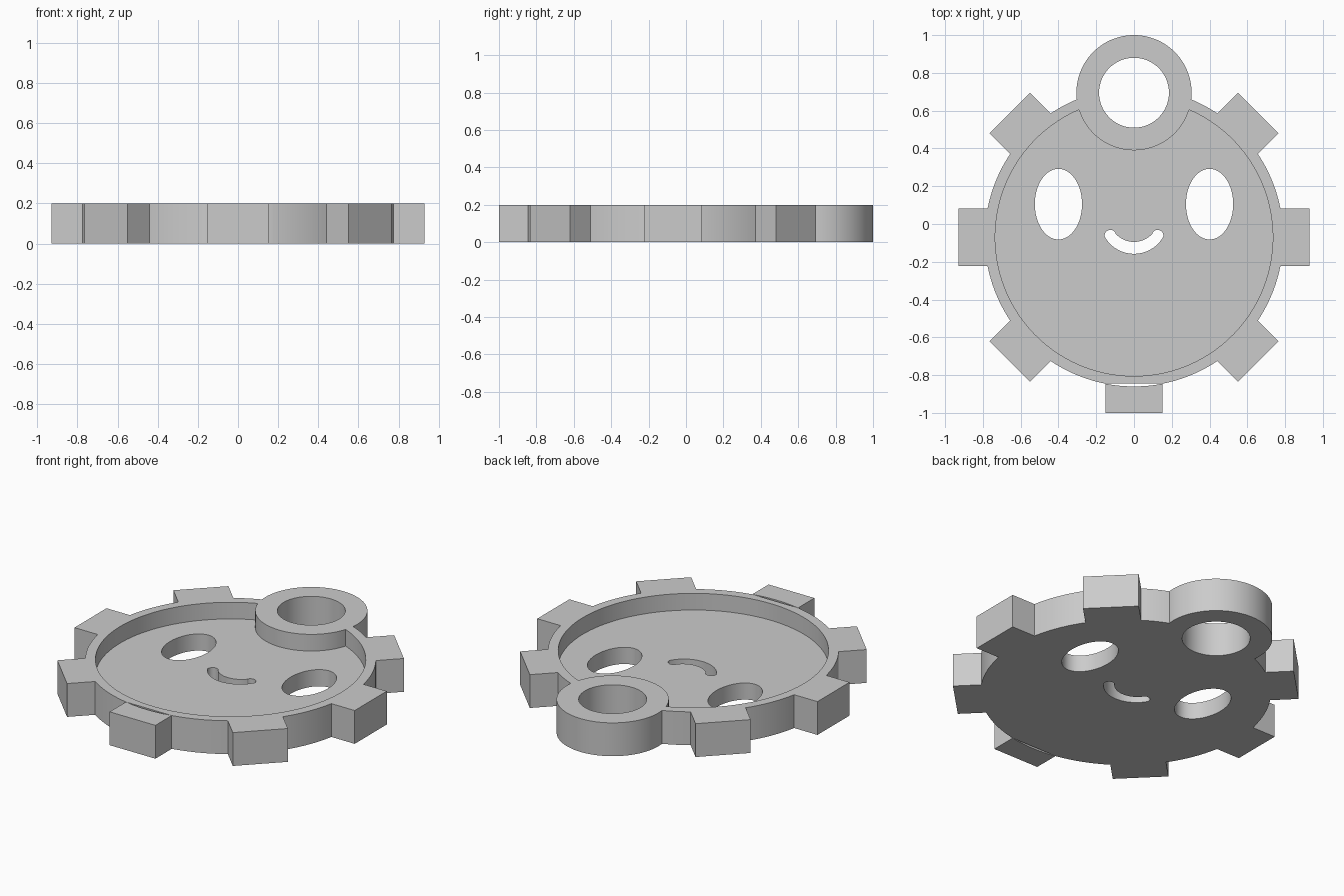
import bpy, bmesh
from math import sin, cos, asin, acos, radians, pi

cube = bpy.data.objects.get("Cube")
if cube:
    bpy.data.objects.remove(cube, do_unlink=True)

HEIGHT, FLOOR = 0.2, 0.1
CENTRE_Y = -0.07          # centre of the round body
OUTER, INNER = 0.79, 0.735
TIP, HALF = 0.93, 0.152   # tooth reach and half width
RING_Y, RING_R, HOLE_R = 0.695, 0.305, 0.185
UP = pi / 2

grey = bpy.data.materials.new("plain grey")
grey.use_nodes = True
colour = (0.6, 0.6, 0.6, 1)
grey.diffuse_color = colour
grey.node_tree.nodes["Principled BSDF"].inputs["Base Color"].default_value = colour


def arc(x, y, rx, start, end, n=24, ry=None):
    """Points along an arc from start to end, both included."""
    ry = ry or rx
    steps = [start + (end - start) * i / n for i in range(n + 1)]
    return [(x + rx * cos(a), y + ry * sin(a)) for a in steps]


def oval(x, y, rx, ry, n=64):
    return arc(x, y, rx, 0, 2 * pi, n, ry)[:-1]


def prism(name, outlines, low, high):
    """Extrude closed outlines upward into one object."""
    bm = bmesh.new()
    for outline in outlines:
        face = bm.faces.new([bm.verts.new((x, y, low)) for x, y in outline])
        top = bmesh.ops.extrude_face_region(bm, geom=[face], use_keep_orig=True)
        moved = [v for v in top["geom"] if isinstance(v, bmesh.types.BMVert)]
        bmesh.ops.translate(bm, verts=moved, vec=(0, 0, high - low))
    bmesh.ops.recalc_face_normals(bm, faces=bm.faces)
    mesh = bpy.data.meshes.new(name)
    bm.to_mesh(mesh)
    bm.free()
    mesh.materials.append(grey)
    obj = bpy.data.objects.new(name, mesh)
    bpy.context.collection.objects.link(obj)
    return obj


def activate(obj):
    bpy.ops.object.select_all(action='DESELECT')
    obj.select_set(True)
    bpy.context.view_layer.objects.active = obj


def cut(obj, cutter):
    cutter.hide_render = True
    mod = obj.modifiers.new("cut", 'BOOLEAN')
    mod.operation, mod.solver, mod.object = 'DIFFERENCE', 'EXACT', cutter
    activate(obj)
    bpy.ops.object.modifier_apply(modifier=mod.name)
    bpy.data.objects.remove(cutter, do_unlink=True)


def ring_meeting(radius):
    """Angles, at the body and at the ring, where their circles cross."""
    d = RING_Y - CENTRE_Y
    body = acos((radius**2 + d**2 - RING_R**2) / (2 * radius * d))
    ring = acos((d**2 + RING_R**2 - radius**2) / (2 * d * RING_R))
    return body, ring


def tooth_corners(angle):
    c, s = cos(angle), sin(angle)
    return [(TIP * c - w * s, CENTRE_Y + TIP * s + w * c) for w in (-HALF, HALF)]


# Body outline: seven teeth, a flat at the bottom and the hanging ring on top
root = asin(HALF / OUTER)
body_t, ring_t = ring_meeting(OUTER)
outline = arc(0, RING_Y, RING_R, -UP + ring_t, 3 * UP - ring_t, 72)[1:-1]
start = UP + body_t
for k in range(3, 10):
    angle = k * pi / 4
    outline += arc(0, CENTRE_Y, OUTER, start, angle - root, 12)
    if k != 6:
        outline += tooth_corners(angle)
    start = angle + root
outline += arc(0, CENTRE_Y, OUTER, start, 5 * UP - body_t, 12)
body = prism("gear_body", [outline], 0, HEIGHT)

# Sunken floor, going round the ring
body_t, ring_t = ring_meeting(INNER)
recess = arc(0, CENTRE_Y, INNER, UP + body_t, 5 * UP - body_t, 96)
recess += arc(0, RING_Y, RING_R, -UP + ring_t, -UP - ring_t, 32)[1:-1]
cut(body, prism("recess_cutter", [recess], FLOOR, HEIGHT + 0.1))

# Ring hole, eyes and smile, all cut right through
tip = arc(0.125, -0.062, 0.031, radians(-5), radians(150), 10)
smile = arc(0, 0.02, 0.178, radians(-150), radians(-30), 24) + tip
smile += arc(0, 0.035, 0.13, radians(-42), radians(-138), 20)
smile += [(-x, y) for x, y in reversed(tip)]
holes = [oval(0, RING_Y, HOLE_R, HOLE_R), smile]
holes += [oval(side * 0.4, 0.105, 0.125, 0.187) for side in (-1, 1)]
cut(body, prism("hole_cutter", holes, -0.1, HEIGHT + 0.1))

# Bottom tooth, with a hollow inner end that leaves a thin slot
hollow = arc(0, CENTRE_Y, OUTER, -UP + root, -UP - root, 12)
bottom_tooth = prism("bottom_tooth", [hollow + tooth_corners(-UP)], 0, HEIGHT)

for obj in (body, bottom_tooth):
    activate(obj)
    bpy.ops.object.shade_smooth_by_angle(angle=radians(25))
